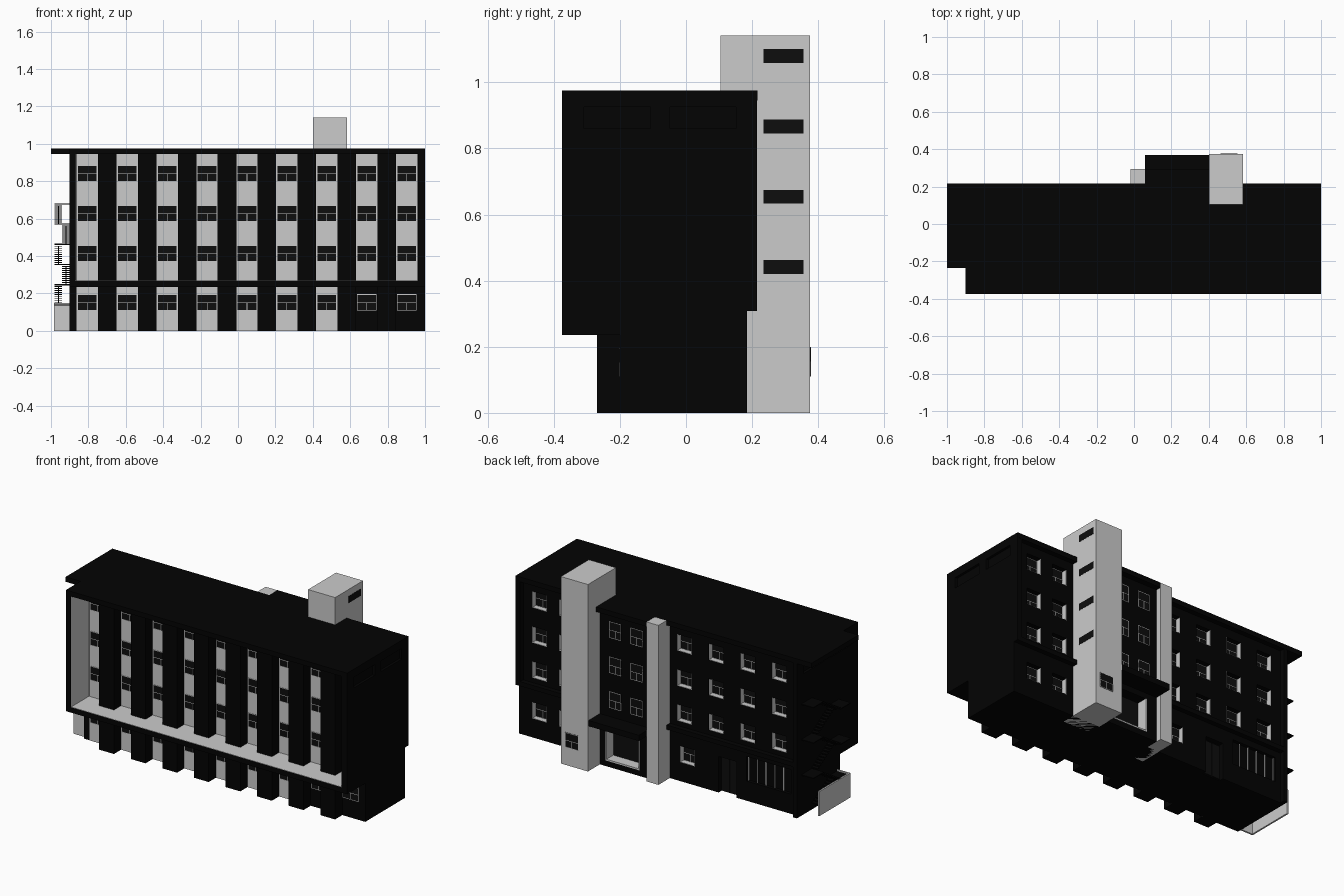
import bpy, bmesh
from mathutils import Vector

if "Cube" in bpy.data.objects:
    bpy.data.objects.remove(bpy.data.objects["Cube"])

black = bpy.data.materials.new("black_finish")
black.diffuse_color = (0.001, 0.001, 0.001, 1)
black.use_nodes = True
black.node_tree.nodes["Principled BSDF"].inputs["Base Color"].default_value = black.diffuse_color
glass = bpy.data.materials.new("dark_pane")
glass.diffuse_color = (0.004, 0.004, 0.004, 1)
glass.use_nodes = True
glass.node_tree.nodes["Principled BSDF"].inputs["Base Color"].default_value = glass.diffuse_color


def boxes(name, items, mat=None):
    """One object from boxes given as (x0, x1, y0, y1, z0, z1)."""
    bm = bmesh.new()
    for x0, x1, y0, y1, z0, z1 in items:
        size = Vector((x1 - x0, y1 - y0, z1 - z0))
        mid = Vector((x0 + x1, y0 + y1, z0 + z1)) / 2
        for v in bmesh.ops.create_cube(bm, size=1)["verts"]:
            v.co = v.co * size + mid
    me = bpy.data.meshes.new(name)
    bm.to_mesh(me)
    bm.free()
    ob = bpy.data.objects.new(name, me)
    bpy.context.collection.objects.link(ob)
    if mat:
        me.materials.append(mat)
    return ob


panes, frames, cuts, sills = [], [], [], []


def window(x, z, y, w, h, side):
    """Framed window on a wall at y; side is -1 for front, 1 for back."""
    def put(dst, x0, x1, z0, z1, t):
        a, b = sorted((y, y + side * t))
        dst.append((x0, x1, a, b, z0, z1))
    l, r, b, t, f = x - w / 2, x + w / 2, z - h / 2, z + h / 2, 0.003
    put(panes, l, r, b, t, 0.0015)
    put(panes, l, r, z, t - f, 0.0025)
    put(frames, l, r, b, b + f, 0.003)
    put(frames, l, r, t - f, t, 0.003)
    put(frames, l, l + f, b, t, 0.003)
    put(frames, r - f, r, b, t, 0.003)
    put(frames, l, r, z - f, z, 0.003)
    put(frames, x - f / 2, x + f / 2, b, z, 0.003)


def recessed(x, z, y, w=0.1, h=0.1, d=0.035):
    """Back window set into a cut opening, with a pale sill and jambs."""
    l, r, b, t = x - w / 2, x + w / 2, z - h / 2, z + h / 2
    cuts.append((l, r, y - d, y + 0.01, b, t))
    sills.append((l, r, y - d, y - 0.0005, b, b + 0.002))
    sills.append((l, l + 0.002, y - d, y - 0.0005, b, t))
    sills.append((r - 0.002, r, y - d, y - 0.0005, b, t))
    window(x, z, y - d, w, h, 1)


rows = [0.414, 0.627, 0.842]
bays = [-0.806 + 0.2135 * i for i in range(9)]
back_y = 0.185

# front windows
for x in bays:
    for z in rows + [0.153]:
        window(x, z, -0.2, 0.106, 0.086, -1)
# back windows
for x in (-0.12, -0.333, -0.547, -0.76, 0.68, 0.86):
    for z in rows:
        recessed(x, z, back_y)
for x in (0.15, 0.295):
    for z in rows:
        window(x, z, 0.26, 0.08, 0.1, 1)
for x in (-0.14, 0.68, 0.86):
    recessed(x, 0.165, back_y)
# tower rear window
window(0.508, 0.155, 0.375, 0.09, 0.09, 1)

# entrance, rear door, strip window and end-wall slots
cuts.append((0.13, 0.36, 0.19, 0.28, 0.04, 0.24))
cuts.append((-0.47, -0.35, 0.155, 0.2, -0.01, 0.22))
cuts.append((-0.84, -0.54, 0.165, 0.2, 0.12, 0.27))
for y in (-0.308, -0.048):
    cuts.append((0.985, 1.02, y, y + 0.2, 0.86, 0.925))
    cuts.append((-0.92, -0.885, y, y + 0.2, 0.86, 0.925))

cutter = boxes("opening_cutter", cuts)

# wall masses
walls = {
    "main_block": [(-0.9, 1, -0.2, back_y, 0, 0.95)],
    "middle_bay": [(0.06, 0.4, 0.18, 0.26, 0, 0.95)],
    "left_end_wall": [(-0.9, -0.868, -0.375, -0.2, 0.235, 0.95)],
    "right_end_wall": [(0.962, 1, -0.375, -0.2, 0.235, 0.95)],
}
for name, items in walls.items():
    ob = boxes(name, items, black)
    mod = ob.modifiers.new("openings", "BOOLEAN")
    mod.object = cutter
    mod.solver = "EXACT"
    dg = bpy.context.evaluated_depsgraph_get()
    me = bpy.data.meshes.new_from_object(ob.evaluated_get(dg))
    ob.modifiers.clear()
    ob.data = me
bpy.data.objects.remove(cutter)

# rear end fins and first-floor string course
boxes("rear_fins", [(0.97, 1, back_y, 0.215, 0.31, 0.95),
                    (-0.9, -0.875, back_y, 0.215, 0, 0.95)], black)
boxes("rear_ledge", [(0.583, 1, back_y, 0.215, 0.308, 0.335),
                     (-0.875, -0.02, back_y, 0.215, 0.308, 0.335)], black)

# roof slabs
boxes("roof", [(-0.9, 1, -0.375, 0.216, 0.945, 0.975),
               (-1, -0.9, -0.235, 0.216, 0.945, 0.975),
               (0.06, 0.4, 0.216, 0.295, 0.945, 0.975)], black)
boxes("front_ledge", [(-0.9, 1, -0.375, -0.2, 0.235, 0.267)], black)
boxes("entrance_canopy", [(0.06, 0.4, 0.25, 0.37, 0.275, 0.31)], black)

# front fins and pale infill panels
boxes("front_fins", [(x + 0.057, x + 0.1565, -0.27, -0.2, 0, 0.95)
                     for x in bays[:-1]], black)
boxes("bay_panels", [(x - 0.057, x + 0.057, -0.201, -0.2, 0.267, 0.95) for x in bays]
      + [(x - 0.057, x + 0.057, -0.201, -0.2, 0, 0.235) for x in bays[:7]])
boxes("ledge_top", [(-0.868, 0.962, -0.374, -0.2, 0.267, 0.269)])
boxes("end_wall_lining", [(-0.868, -0.866, -0.374, -0.2, 0.269, 0.95)])

# towers
boxes("stair_tower", [(0.4, 0.583, 0.105, 0.375, 0, 1.142)])
boxes("chimney_shaft", [(-0.02, 0.06, 0.05, 0.295, 0, 0.974)])
boxes("tower_side_windows", [(0.58, 0.584, 0.235, 0.355, z, z + 0.042)
                             for z in (0.42, 0.633, 0.846, 1.059)], glass)

# entrance doors, rear door and strip window
boxes("entrance_frame", [(0.13, 0.36, 0.19, 0.262, 0.035, 0.044),
                         (0.13, 0.136, 0.19, 0.262, 0.04, 0.24),
                         (0.354, 0.36, 0.19, 0.262, 0.04, 0.24)])
boxes("entrance_glazing", [(0.13, 0.36, 0.19, 0.196, 0.04, 0.24)], glass)
boxes("rear_door_leaf", [(-0.465, -0.413, 0.155, 0.163, 0.005, 0.21),
                         (-0.407, -0.355, 0.155, 0.163, 0.005, 0.21)], glass)
boxes("strip_window_posts", [(-0.84 + 0.0592 * i, -0.836 + 0.0592 * i, 0.165, 0.171, 0.12, 0.27)
                             for i in range(6)])

boxes("window_panes", panes, glass)
boxes("window_frames", frames)
boxes("window_sills", sills)

# outside escape stair on the left end: landings alternate between both ends
landings, treads = [], []
for i, z in enumerate((0.142, 0.25, 0.358, 0.466, 0.574, 0.682)):
    y0 = 0.07 if i % 2 else -0.19
    landings.append((-0.98, -0.9, y0, y0 + 0.1, z - 0.006, z))
    lane = -0.98 if i % 2 else -0.94
    for k in range(9):
        y = -0.09 + 0.16 * (k / 9 if i % 2 else 1 - (k + 1) / 9)
        zz = z - 0.108 * (9 - k) / 10
        treads.append((lane, lane + 0.04, y, y + 0.02, zz - 0.005, zz))
        treads.append((lane + 0.018, lane + 0.022, y, y + 0.02, zz - 0.016, zz - 0.004))
boxes("escape_landings", landings, black)
boxes("escape_treads", treads, black)
boxes("escape_base_wall", [(-0.985, -0.975, -0.18, 0.12, 0, 0.15),
                           (-0.975, -0.9, -0.18, -0.17, 0, 0.15)])
